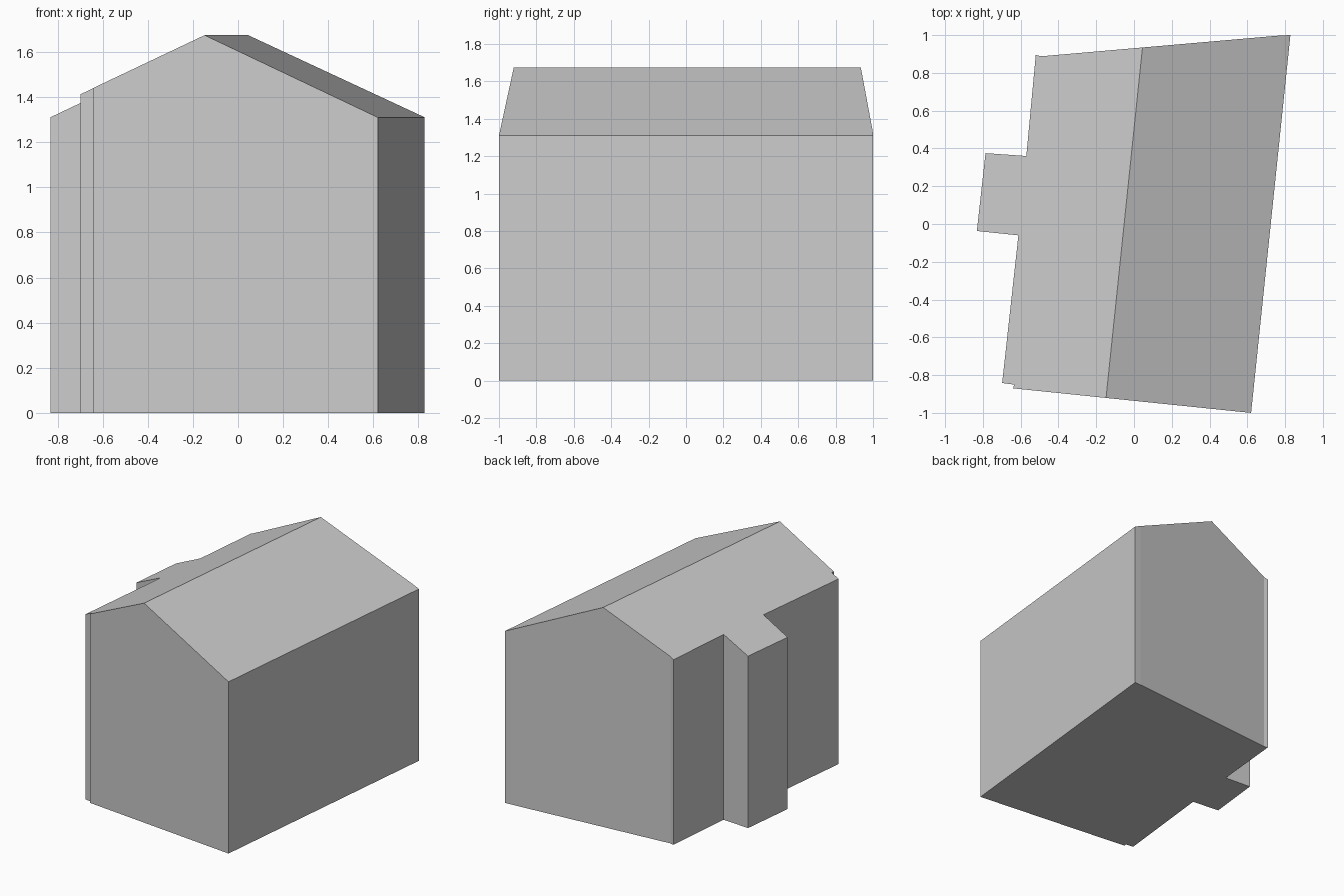
import bpy
import bmesh
from mathutils import Vector

cube = bpy.data.objects.get("Cube")
if cube:
    bpy.data.objects.remove(cube, do_unlink=True)

# Single pale grey finish
grey = bpy.data.materials.new("pale_grey")
grey.use_nodes = True
colour = (0.6, 0.6, 0.6, 1)
grey.diffuse_color = colour
grey.node_tree.nodes["Principled BSDF"].inputs["Base Color"].default_value = colour

# Wall outline, counter-clockwise from the front left corner
OUTLINE = [
    (0.62, -1.0), (0.828, 1.0), (0.775, 0.998), (-0.49, 0.888),
    (-0.52, 0.895), (-0.57, 0.36), (-0.786, 0.375), (-0.832, -0.037),
    (-0.612, -0.06), (-0.698, -0.842), (-0.635, -0.85), (-0.64, -0.87),
]
RIDGE_FRONT = Vector((-0.148, -0.92, 0))
RIDGE_BACK = Vector((0.045, 0.935, 0))
RIDGE_Z = 1.675
PITCH = 0.472
along = (RIDGE_BACK - RIDGE_FRONT).normalized()
across = Vector((along.y, -along.x, 0))


def roof_height(point):
    return RIDGE_Z - PITCH * abs((point - RIDGE_FRONT).dot(across))


bm = bmesh.new()
bm.faces.new([bm.verts.new((x, y, 0)) for x, y in OUTLINE])

# Split the floor under the ridge, raise the walls and pitch the roof
bmesh.ops.bisect_plane(bm, geom=bm.verts[:] + bm.edges[:] + bm.faces[:],
                       plane_co=RIDGE_FRONT, plane_no=across)
raised = bmesh.ops.extrude_face_region(bm, geom=bm.faces[:], use_keep_orig=True)
for item in raised["geom"]:
    if isinstance(item, bmesh.types.BMVert):
        flat = Vector((item.co.x, item.co.y, 0))
        item.co.z = roof_height(flat)
bmesh.ops.recalc_face_normals(bm, faces=bm.faces[:])

mesh = bpy.data.meshes.new("house_body")
bm.to_mesh(mesh)
bm.free()
mesh.materials.append(grey)
house = bpy.data.objects.new("house_body", mesh)
bpy.context.collection.objects.link(house)
